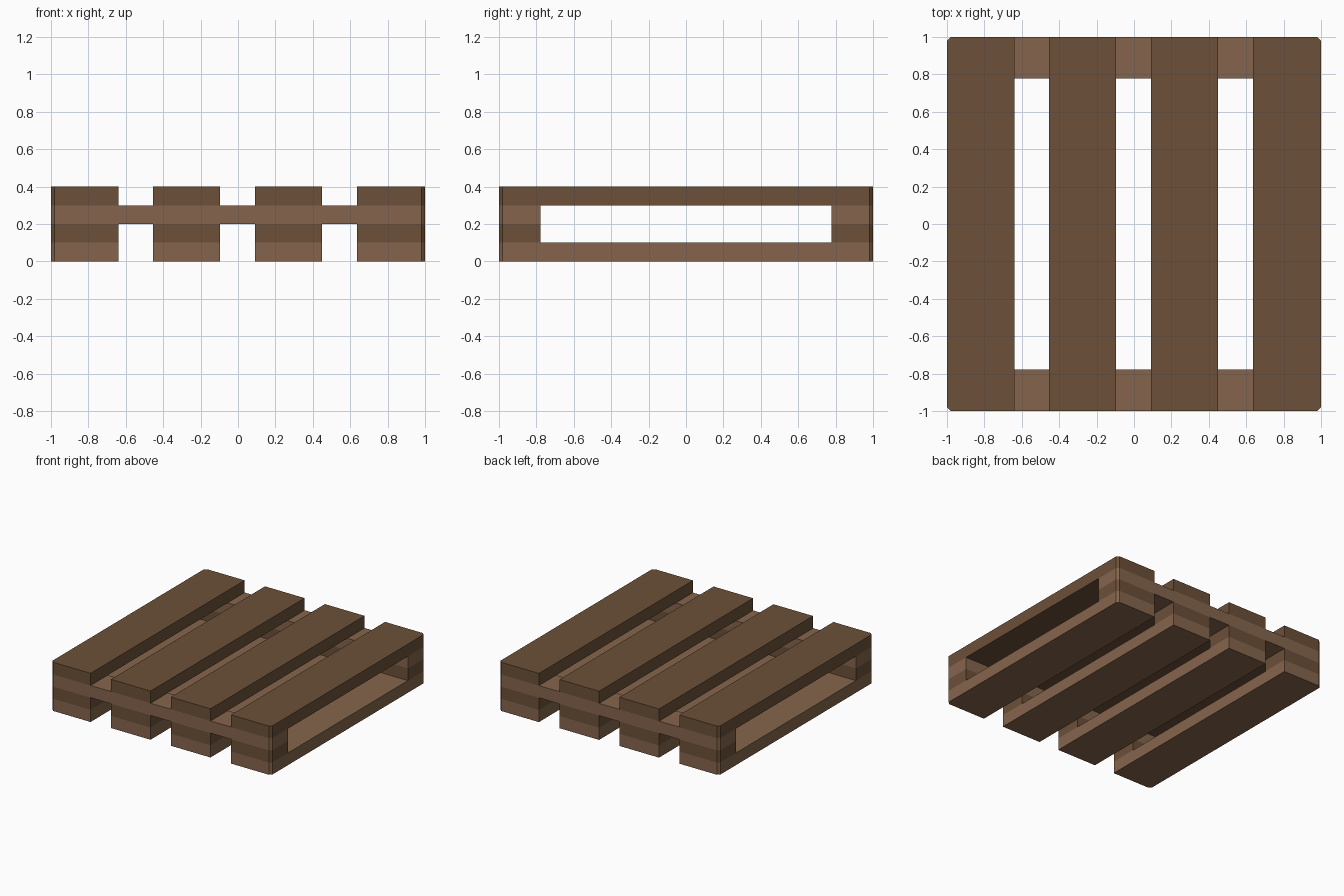
import bpy, bmesh

if "Cube" in bpy.data.objects:
    bpy.data.objects.remove(bpy.data.objects["Cube"])

def material(name, color):
    m = bpy.data.materials.new(name)
    m.diffuse_color = (*color, 1)
    m.use_nodes = True
    m.node_tree.nodes["Principled BSDF"].inputs["Base Color"].default_value = m.diffuse_color
    return m

DARK = material("dark_wood", (0.150, 0.080, 0.040))
LIGHT = material("light_wood", (0.235, 0.130, 0.073))

def board(name, x, y, z, mat):
    """Box from (min, max) ranges, with the pallet's outer corners chamfered."""
    bm = bmesh.new()
    bmesh.ops.create_cube(bm, size=1)
    for v in bm.verts:
        v.co = [r[0] if c < 0 else r[1] for c, r in zip(v.co, (x, y, z))]
    corners = [e for e in bm.edges
               if all(abs(v.co.x) > 0.999 and abs(v.co.y) > 0.999 for v in e.verts)
               and abs(e.verts[0].co.z - e.verts[1].co.z) > 0.01
               and (e.verts[0].co.xy - e.verts[1].co.xy).length < 0.01]
    if corners:
        bmesh.ops.bevel(bm, geom=corners, offset=0.02, segments=1, affect='EDGES')
    bmesh.ops.recalc_face_normals(bm, faces=bm.faces)
    me = bpy.data.meshes.new(name)
    bm.to_mesh(me)
    bm.free()
    me.materials.append(mat)
    ob = bpy.data.objects.new(name, me)
    bpy.context.collection.objects.link(ob)

SLATS = [(-1, -0.64), (-0.455, -0.095), (0.09, 0.45), (0.637, 1)]
ENDS = {"front": (-1, -0.777), "back": (0.777, 1)}

# Four columns: bottom runner, spacer blocks at both ends, top slat
for i, x in enumerate(SLATS, 1):
    board(f"bottom_slat_{i}", x, (-1, 1), (0, 0.1), LIGHT)
    board(f"top_slat_{i}", x, (-1, 1), (0.3, 0.4), DARK)
    for end, y in ENDS.items():
        board(f"{end}_block_{i}", x, y, (0.1, 0.2), DARK)

# Cross planks joining the columns
for end, y in ENDS.items():
    board(f"{end}_cross_plank", (-1, 1), y, (0.2, 0.3), LIGHT)
